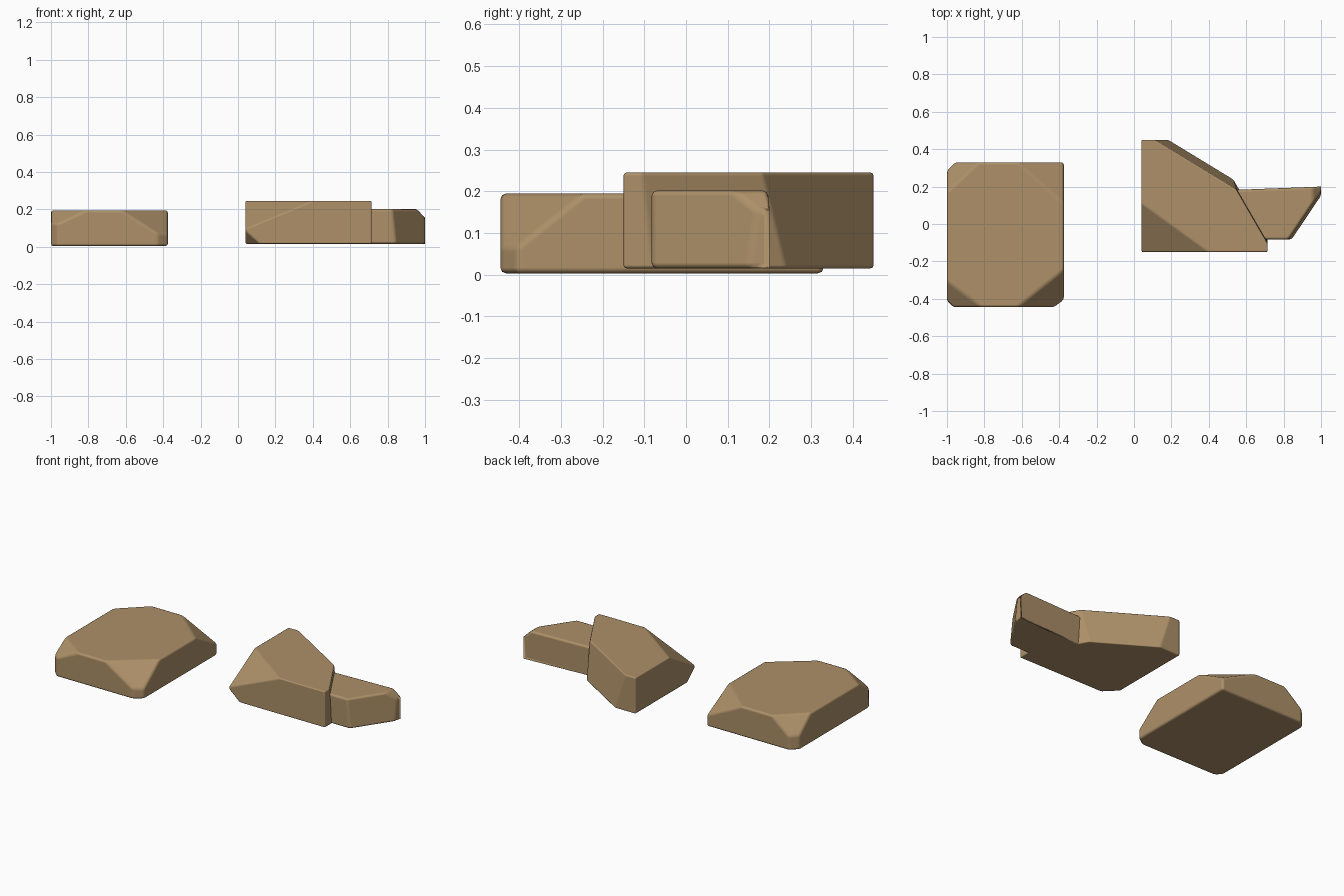
import bpy, bmesh
from mathutils import Vector

if "Cube" in bpy.data.objects:
    bpy.data.objects.remove(bpy.data.objects["Cube"])

mat = bpy.data.materials.new("sandstone")
mat.diffuse_color = (0.42, 0.28, 0.14, 1)
mat.use_nodes = True
mat.node_tree.nodes["Principled BSDF"].inputs["Base Color"].default_value = mat.diffuse_color


def rock(name, lo, hi, cuts, bevel):
    """Box from lo to hi, chipped by planes (three points each), then softened."""
    lo, hi = Vector(lo), Vector(hi)
    mid = (lo + hi) / 2
    bm = bmesh.new()
    bmesh.ops.create_cube(bm, size=1)
    for v in bm.verts:
        v.co = mid + v.co * (hi - lo)
    for inside, pts in cuts:
        a, b, c = (Vector(p) for p in pts)
        n = (b - a).cross(c - a).normalized()
        if n.dot(Vector(inside) - a) > 0:
            n = -n
        bmesh.ops.bisect_plane(bm, geom=bm.verts[:] + bm.edges[:] + bm.faces[:],
                               plane_co=a, plane_no=n, clear_outer=True)
        bmesh.ops.holes_fill(bm, edges=[e for e in bm.edges if e.is_boundary])
    bmesh.ops.recalc_face_normals(bm, faces=bm.faces[:])
    me = bpy.data.meshes.new(name)
    bm.to_mesh(me)
    bm.free()
    me.materials.append(mat)
    ob = bpy.data.objects.new(name, me)
    bpy.context.collection.objects.link(ob)
    for p in me.polygons:
        p.use_smooth = True
    m = ob.modifiers.new("soft_edges", 'BEVEL')
    m.width, m.segments = bevel, 2
    m.limit_method = 'ANGLE'
    m.angle_limit = 0.2
    m.harden_normals = True
    return ob


def corner(inside, x, y, z, dx, dy, dz):
    """Chip a corner by the given distances along its three edges."""
    return inside, [(x + dx, y, z), (x, y + dy, z), (x, y, z + dz)]


def upright(inside, p, q):
    """Vertical cut through two plan points."""
    return inside, [(*p, 0), (*q, 0), (*q, 1)]


# Broad slab with four chipped top corners
m = (-0.69, -0.06, 0.08)
rock("large_rock", (-1, -0.445, 0.003), (-0.375, 0.33, 0.195), [
    corner(m, -0.375, -0.445, 0.195, -0.25, 0.20, -0.16),
    corner(m, -1, -0.445, 0.195, 0.19, 0.14, -0.09),
    corner(m, -1, 0.33, 0.195, 0.17, -0.16, -0.14),
    corner(m, -0.375, 0.33, 0.195, -0.25, -0.22, -0.12),
    upright(m, (-0.43, -0.445), (-0.375, -0.405)),
    upright(m, (-1, 0.285), (-0.955, 0.33)),
    upright(m, (-1, -0.41), (-0.965, -0.445)),
], 0.014)

# Wedge-shaped middle rock
m = (0.3, 0.05, 0.12)
rock("wedge_rock", (0.04, -0.15, 0.015), (0.715, 0.45, 0.245), [
    (m, [(0.185, 0.45, 0.015), (0.53, 0.24, 0.015), (0.11, 0.45, 0.245)]),
    (m, [(0.53, 0.24, 0.015), (0.715, -0.08, 0.015), (0.70, -0.08, 0.245)]),
    corner(m, 0.04, -0.15, 0.245, 0.36, 0.26, -0.15),
    corner(m, 0.04, -0.15, 0.015, 0.08, 0.08, 0.07),
], 0.008)

# Small rock leaning on the wedge
m = (0.75, 0.1, 0.11)
rock("small_rock", (0.51, -0.083, 0.015), (1, 0.2, 0.202), [
    upright(m, (0.53, 0.182), (1, 0.2)),
    (m, [(0.84, -0.083, 0.05), (1, 0.155, 0.05), (0.825, -0.083, 0.202)]),
    upright(m, (0.52, 0.19), (0.69, -0.083)),
    (m, [(0.955, 0, 0.202), (0.955, 1, 0.202), (1, 0, 0.155)]),
], 0.014)
